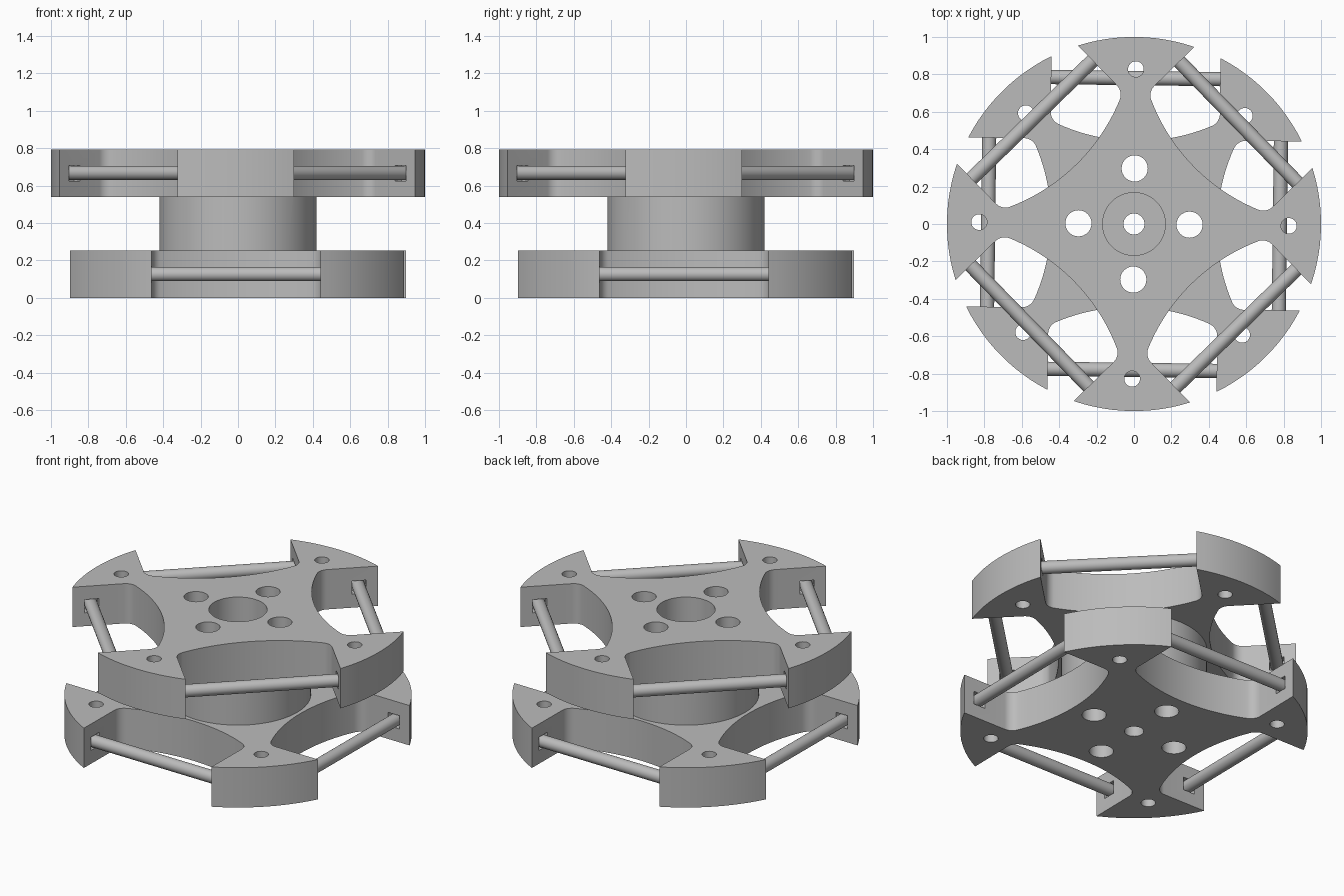
import bpy, bmesh, math
from mathutils import Matrix, Vector

if "Cube" in bpy.data.objects:
    bpy.data.objects.remove(bpy.data.objects["Cube"])

TWIST = math.radians(-0.7)      # whole wheel is turned very slightly
HALF_SLOT, FILLET = 0.452, 0.07  # pocket half width and corner radius
ARC_R, ARC_MIN = 1.03, 0.444    # pocket floor arc and its nearest distance
ROD_DIST = 0.78

grey = bpy.data.materials.new("plain_grey")
grey.diffuse_color = (0.5, 0.5, 0.5, 1)
grey.use_nodes = True
grey.node_tree.nodes["Principled BSDF"].inputs["Base Color"].default_value = grey.diffuse_color


def finish(name, bm):
    bmesh.ops.recalc_face_normals(bm, faces=bm.faces)
    me = bpy.data.meshes.new(name)
    bm.to_mesh(me)
    bm.free()
    me.materials.append(grey)
    ob = bpy.data.objects.new(name, me)
    bpy.context.collection.objects.link(ob)
    return ob


def prism(name, pts, z0, z1):
    bm = bmesh.new()
    face = bm.faces.new([bm.verts.new((x, y, z0)) for x, y in pts])
    ext = bmesh.ops.extrude_face_region(bm, geom=[face])
    vs = [v for v in ext["geom"] if isinstance(v, bmesh.types.BMVert)]
    bmesh.ops.translate(bm, verts=vs, vec=(0, 0, z1 - z0))
    return finish(name, bm)


def cylinder(name, x, y, r, z0, z1, n=32):
    ring = [math.tau * i / n for i in range(n)]
    return prism(name, [(x + r * math.cos(a), y + r * math.sin(a)) for a in ring], z0, z1)


def polar(r, a):
    return r * math.cos(a), r * math.sin(a)


def plate_outline(turn):
    """Disc with four round-cornered pockets, counter-clockwise."""
    cy = ARC_MIN + ARC_R
    fx = HALF_SLOT - FILLET
    fy = cy - math.sqrt((ARC_R - FILLET) ** 2 - fx ** 2)
    low = math.atan2(fy - cy, fx)
    half = [(HALF_SLOT, math.sqrt(1 - HALF_SLOT ** 2))]
    half += [(fx + FILLET * math.cos(low * i / 8), fy + FILLET * math.sin(low * i / 8))
             for i in range(9)]
    for i in range(1, 13):
        a = low + (-math.pi / 2 - low) * i / 12
        half.append((ARC_R * math.cos(a), cy + ARC_R * math.sin(a)))
    pocket = half + [(-u, v) for u, v in reversed(half[:-1])]
    edge = math.asin(HALF_SLOT)
    pts = []
    for k in range(4):
        phi = turn + k * math.pi / 2
        c, s = math.cos(phi), math.sin(phi)
        pts += [(v * c + u * s, v * s - u * c) for u, v in pocket]
        for i in range(1, 12):
            pts.append(polar(1, phi + edge + (math.pi / 2 - 2 * edge) * i / 12))
    return pts


def combine(target, other, operation):
    mod = target.modifiers.new("combine", "BOOLEAN")
    mod.operation, mod.solver, mod.object = operation, "EXACT", other
    bpy.context.view_layer.objects.active = target
    bpy.ops.object.modifier_apply(modifier=mod.name)
    bpy.data.objects.remove(other)


def smooth(ob):
    bpy.ops.object.select_all(action="DESELECT")
    ob.select_set(True)
    bpy.context.view_layer.objects.active = ob
    bpy.ops.object.shade_smooth_by_angle(angle=math.radians(30))


# Frame: two crossed plates joined by a hub
frame = cylinder("wheel_frame", 0, 0, 0.42, 0.2, 0.6, 64)
lower_turn, upper_turn = TWIST, TWIST + math.pi / 4
combine(frame, prism("lower_plate", plate_outline(lower_turn), 0, 0.253), "UNION")
combine(frame, prism("upper_plate", plate_outline(upper_turn), 0.54, 0.793), "UNION")

# Axle bore, shaft hole and four bolt holes
combine(frame, cylinder("bore", 0, 0, 0.168, 0.3, 0.9, 48), "DIFFERENCE")
combine(frame, cylinder("shaft_hole", 0, 0, 0.056, -0.1, 0.9), "DIFFERENCE")
for k in range(4):
    x, y = polar(0.297, TWIST + k * math.pi / 2)
    combine(frame, cylinder("bolt_hole", x, y, 0.07, -0.1, 0.9), "DIFFERENCE")

# Tip holes, rod sockets and rods for both plates
for turn, z0, z1, rod_z in ((lower_turn, -0.1, 0.4, 0.127), (upper_turn, 0.4, 0.9, 0.667)):
    level = "lower" if z0 < 0 else "upper"
    for k in range(4):
        phi = turn + k * math.pi / 2
        x, y = polar(0.828, phi + math.pi / 4)
        combine(frame, cylinder("tip_hole", x, y, 0.042, z0, z1), "DIFFERENCE")
        place = Matrix.Translation(Vector((*polar(ROD_DIST, phi), rod_z))) @ Matrix.Rotation(phi, 4, "Z")
        # square socket running into both neighbouring tips
        bm = bmesh.new()
        bmesh.ops.create_cube(bm, size=1, matrix=place @ Matrix.Diagonal((0.084, 1.0, 0.084, 1)))
        combine(frame, finish("socket", bm), "DIFFERENCE")
        # round rod
        bm = bmesh.new()
        bmesh.ops.create_cone(bm, cap_ends=True, segments=24, radius1=0.038, radius2=0.038,
                              depth=0.998, matrix=place @ Matrix.Rotation(math.pi / 2, 4, "X"))
        smooth(finish(f"{level}_rod_{k + 1}", bm))
smooth(frame)
